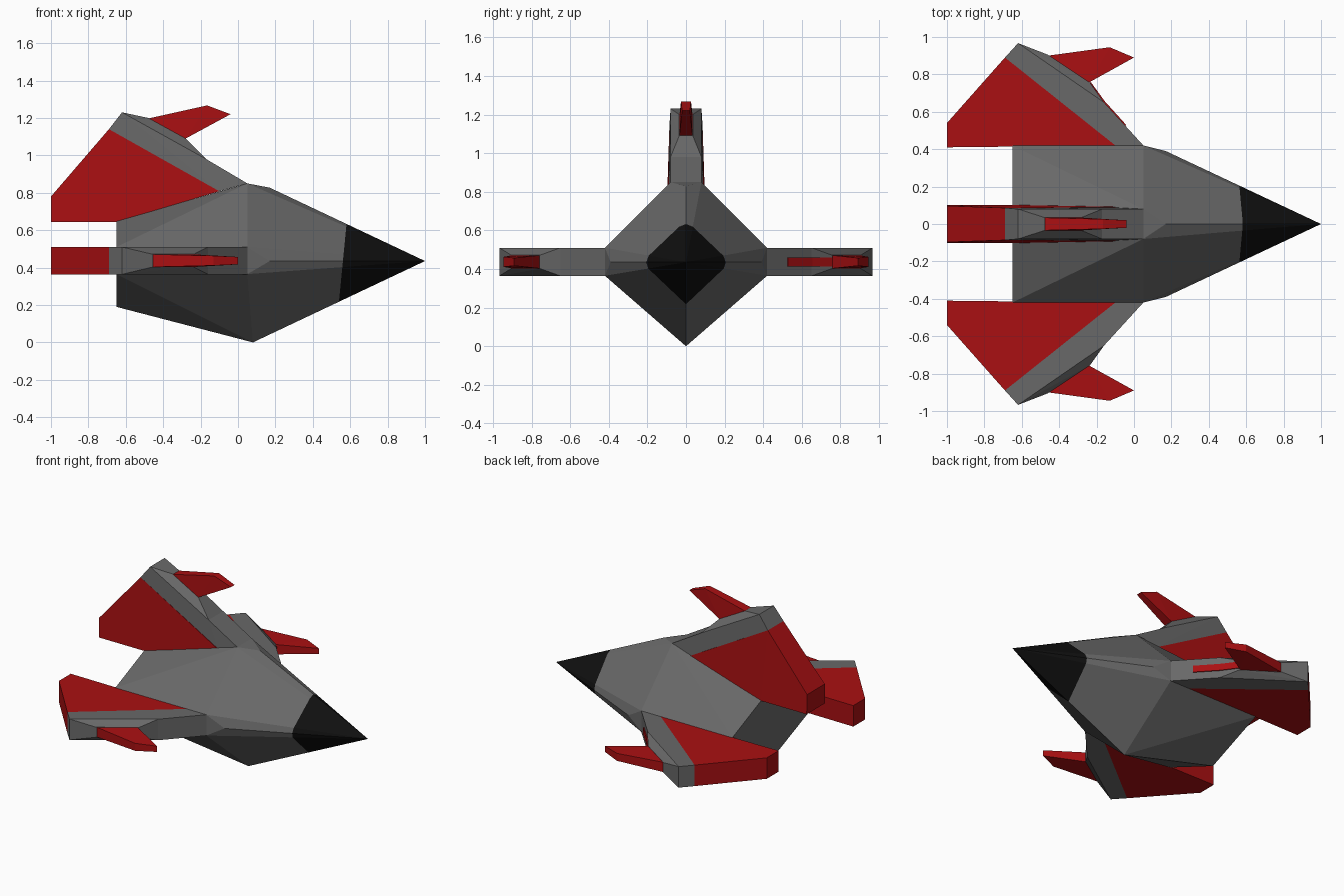
import bpy, bmesh
from mathutils import Vector

cube = bpy.data.objects.get("Cube")
if cube:
    bpy.data.objects.remove(cube, do_unlink=True)


def material(name, rgb):
    m = bpy.data.materials.new(name)
    m.use_nodes = True
    m.diffuse_color = (*rgb, 1)
    m.node_tree.nodes["Principled BSDF"].inputs["Base Color"].default_value = (*rgb, 1)
    return m


GREY = material("hull grey", (0.14, 0.14, 0.14))
RED = material("panel red", (0.4, 0.005, 0.006))
BLACK = material("nose black", (0.005, 0.005, 0.005))


def solid(name, points, *mats, cut=None):
    """Faceted convex part; faces ahead of the cut plane take the second material."""
    bm = bmesh.new()
    for p in points:
        bm.verts.new(p)
    res = bmesh.ops.convex_hull(bm, input=bm.verts[:])
    loose = {g for g in res["geom_interior"] + res["geom_unused"]
             if isinstance(g, bmesh.types.BMVert)}
    bmesh.ops.delete(bm, geom=list(loose), context="VERTS")
    if cut:
        co, no = Vector(cut[0]), Vector(cut[1])
        bmesh.ops.bisect_plane(bm, geom=bm.verts[:] + bm.edges[:] + bm.faces[:],
                               plane_co=co, plane_no=no)
        for f in bm.faces:
            f.material_index = int((f.calc_center_median() - co).dot(no) > 0)
    bmesh.ops.recalc_face_normals(bm, faces=bm.faces[:])
    mesh = bpy.data.meshes.new(name)
    bm.to_mesh(mesh)
    bm.free()
    for m in mats:
        mesh.materials.append(m)
    ob = bpy.data.objects.new(name, mesh)
    bpy.context.scene.collection.objects.link(ob)
    return ob


AXIS = 0.437  # height of the wing plane


def wing_frame(side):
    return lambda x, out, t: (x, side * out, AXIS + t)


def fin_frame(x, out, t):
    return (x, t, out)


def slab(name, frame, outline, mat):
    """Plate from (x, outward, half thickness) corners in a wing or fin frame."""
    solid(name, [frame(x, o, s * h) for x, o, h in outline for s in (-1, 1)], mat)


# Body: diamond hull with clipped corners, pointed nose in black
body = [(1, 0, 0.435), (0.17, 0, 0.827), (0.08, 0, 0), (-0.65, 0, 0.19)]
for s in (-1, 1):
    body += [(0.17, s * 0.39, 0.435), (0.05, s * 0.08, 0.85), (-0.65, s * 0.1, 0.648)]
    body += [(x, s * 0.42, z) for x in (0.05, -0.65) for z in (0.365, 0.51)]
solid("body", body, GREY, BLACK, cut=((0.58, 0, 0.63), (0.41, 0, -0.04)))

# Side wings, each with a red panel, grey leading strip, pod mount and forward prong
H = 0.073
for side, label in ((1, "left"), (-1, "right")):
    fr = wing_frame(side)
    slab(label + "_wing_panel", fr,
         [(-0.69, 0.89, H), (-0.1, 0.42, H), (-0.65, 0.418, H),
          (-1, 0.41, H), (-1, 0.54, H)], RED)
    slab(label + "_wing_leading_strip", fr,
         [(-0.69, 0.89, H), (-0.62, 0.967, H), (-0.16, 0.65, H),
          (0.05, 0.42, H), (-0.1, 0.42, H)], GREY)
    slab(label + "_prong_mount", fr,
         [(-0.62, 0.967, H), (-0.16, 0.65, H), (-0.3, 0.7, H),
          (-0.46, 0.905, 0.035), (-0.235, 0.755, 0.035)], GREY)
    slab(label + "_prong", fr,
         [(-0.46, 0.9, 0.034), (-0.24, 0.757, 0.034),
          (-0.13, 0.945, 0.026), (0, 0.89, 0.02)], RED)

# Painted stripe on the left leading edge
fr = wing_frame(1)
path = [(-0.045, 0.525), (-0.16, 0.652), (-0.235, 0.755)]
for i, name in enumerate(("left_stripe_inner", "left_stripe_outer")):
    slab(name, fr, [(x + d, y + d, 0.023) for x, y in path[i:i + 2]
                    for d in (-0.001, 0.004)], RED)

# Upright fin, lower than the wings and thicker at its base
slab("fin_panel", fin_frame,
     [(-0.69, 1.14, 0.086), (-0.1, 0.808, 0.092), (-0.65, 0.645, 0.102),
      (-1, 0.645, 0.102), (-1, 0.78, 0.097)], RED)
slab("fin_leading_strip", fin_frame,
     [(-0.69, 1.14, 0.086), (-0.62, 1.23, 0.08), (-0.17, 0.98, 0.08),
      (0.05, 0.85, 0.08), (-0.1, 0.808, 0.088)], GREY)
slab("fin_prong_mount", fin_frame,
     [(-0.62, 1.23, 0.08), (-0.17, 0.98, 0.08), (-0.32, 1.03, 0.08),
      (-0.48, 1.2, 0.035), (-0.28, 1.09, 0.035)], GREY)
slab("fin_prong", fin_frame,
     [(-0.48, 1.197, 0.034), (-0.28, 1.09, 0.034),
      (-0.165, 1.267, 0.026), (-0.04, 1.22, 0.02)], RED)
